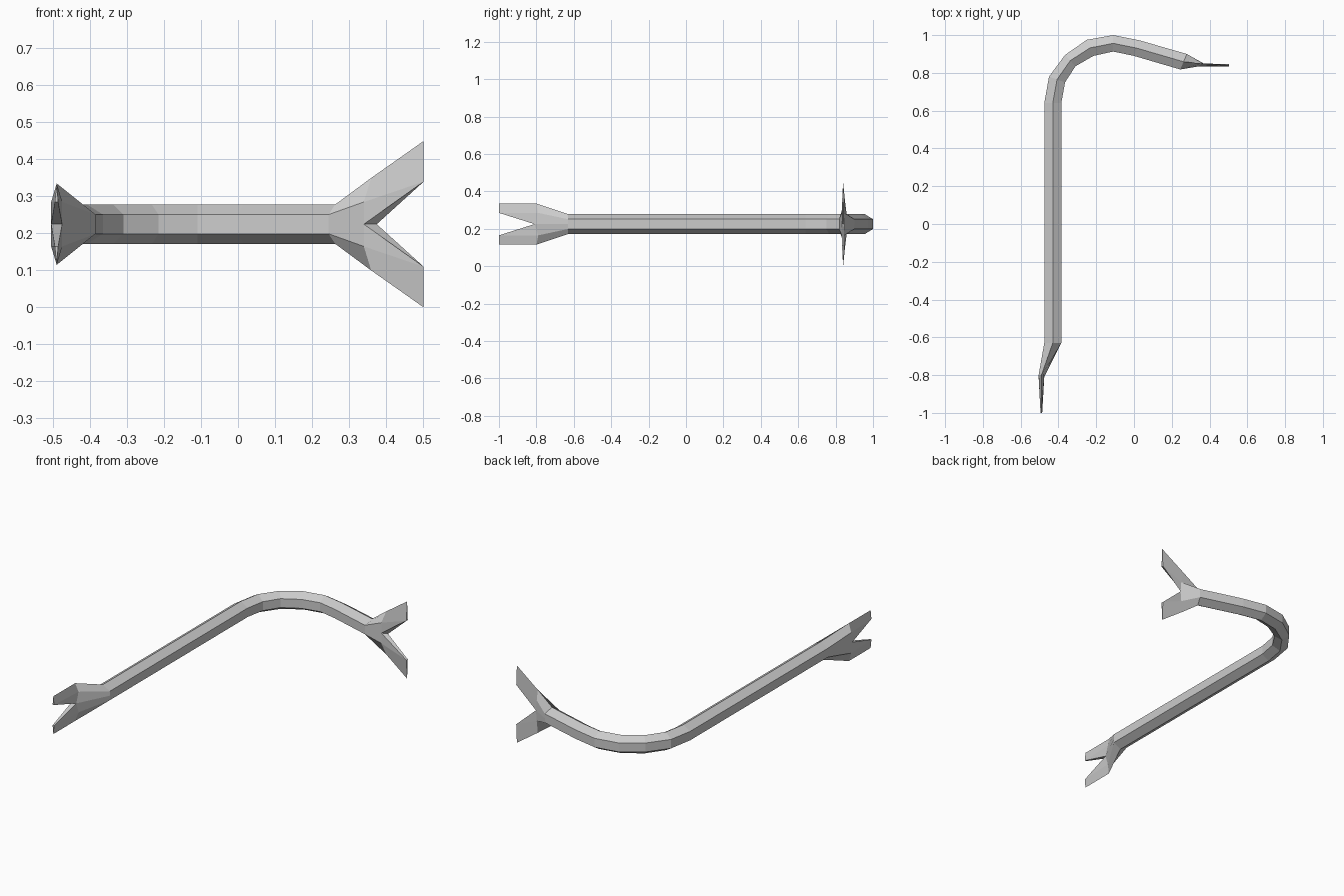
import bpy, bmesh
from mathutils import Matrix

if "Cube" in bpy.data.objects:
    bpy.data.objects.remove(bpy.data.objects["Cube"])

HALF, RIDGE = 0.026, 0.053      # hexagon heights measured from the mid plane

# Bar stations in plan: (inner x, y), (outer x, y)
stations = [
    ((-0.385, -0.63), (-0.475, -0.63)),
    ((-0.385, 0.64), (-0.475, 0.64)),
    ((-0.365, 0.75), (-0.45, 0.78)),
    ((-0.31, 0.835), (-0.365, 0.895)),
    ((-0.215, 0.89), (-0.25, 0.975)),
    ((-0.11, 0.913), (-0.11, 1.0)),
    ((0.0, 0.89), (0.03, 0.972)),
    ((0.245, 0.818), (0.28, 0.90)),
]

bm = bmesh.new()


def row(points):
    return [bm.verts.new(p) for p in points]


def bridge(a, b):
    for i in range(len(a) - 1):
        bm.faces.new((a[i], a[i + 1], b[i + 1], b[i]))


# Upper half of a hexagonal ring: inner side, top ridge, outer side
def half_ring(inner, outer):
    (ix, iy), (ox, oy) = inner, outer
    return row([(ix, iy, 0), (ix, iy, HALF),
                ((ix + ox) / 2, (iy + oy) / 2, RIDGE),
                (ox, oy, HALF), (ox, oy, 0)])


# Upper prong of a forked claw, from the bar ring to a sharp-edged tip
def claw(ring, root, tip):
    root, tip = row(root), row(tip)
    bridge(ring, root)
    n_in, m_in, edge, m_out, n_out = root
    b_in, a, b_out = tip
    for f in ((m_in, edge, a, b_in), (edge, m_out, b_out, a),
              (n_in, m_in, b_in), (m_out, n_out, b_out),
              (n_in, b_in, b_out, n_out), (b_in, a, b_out)):
        bm.faces.new(f)


# Hexagonal bar with the bent neck
rings = [half_ring(i, o) for i, o in stations]
for a, b in zip(rings, rings[1:]):
    bridge(a, b)

# Narrow claw at the straight end
claw(rings[0],
     [(-0.475, -0.81, 0), (-0.475, -0.79, 0.06), (-0.49, -0.80, 0.11),
      (-0.505, -0.80, 0.06), (-0.505, -0.81, 0)],
     [(-0.486, -1.0, 0.06), (-0.49, -1.0, 0.11), (-0.495, -1.0, 0.06)])

# Wide claw at the hooked end
claw(rings[-1],
     [(0.34, 0.834, 0), (0.34, 0.834, 0.06), (0.36, 0.85, 0.125),
      (0.37, 0.846, 0.06), (0.375, 0.846, 0)],
     [(0.502, 0.834, 0.115), (0.502, 0.84, 0.225), (0.502, 0.846, 0.115)])

# Mirror the upper half to close the solid
bmesh.ops.mirror(bm, geom=bm.verts[:] + bm.edges[:] + bm.faces[:],
                 matrix=Matrix.Identity(4), merge_dist=0.0005, axis='Z')
bmesh.ops.remove_doubles(bm, verts=bm.verts[:], dist=0.0005)
bmesh.ops.recalc_face_normals(bm, faces=bm.faces[:])

mesh = bpy.data.meshes.new("pry_bar")
bm.to_mesh(mesh)
bm.free()
bar = bpy.data.objects.new("pry_bar", mesh)
bar.location.z = 0.225
bpy.context.collection.objects.link(bar)
